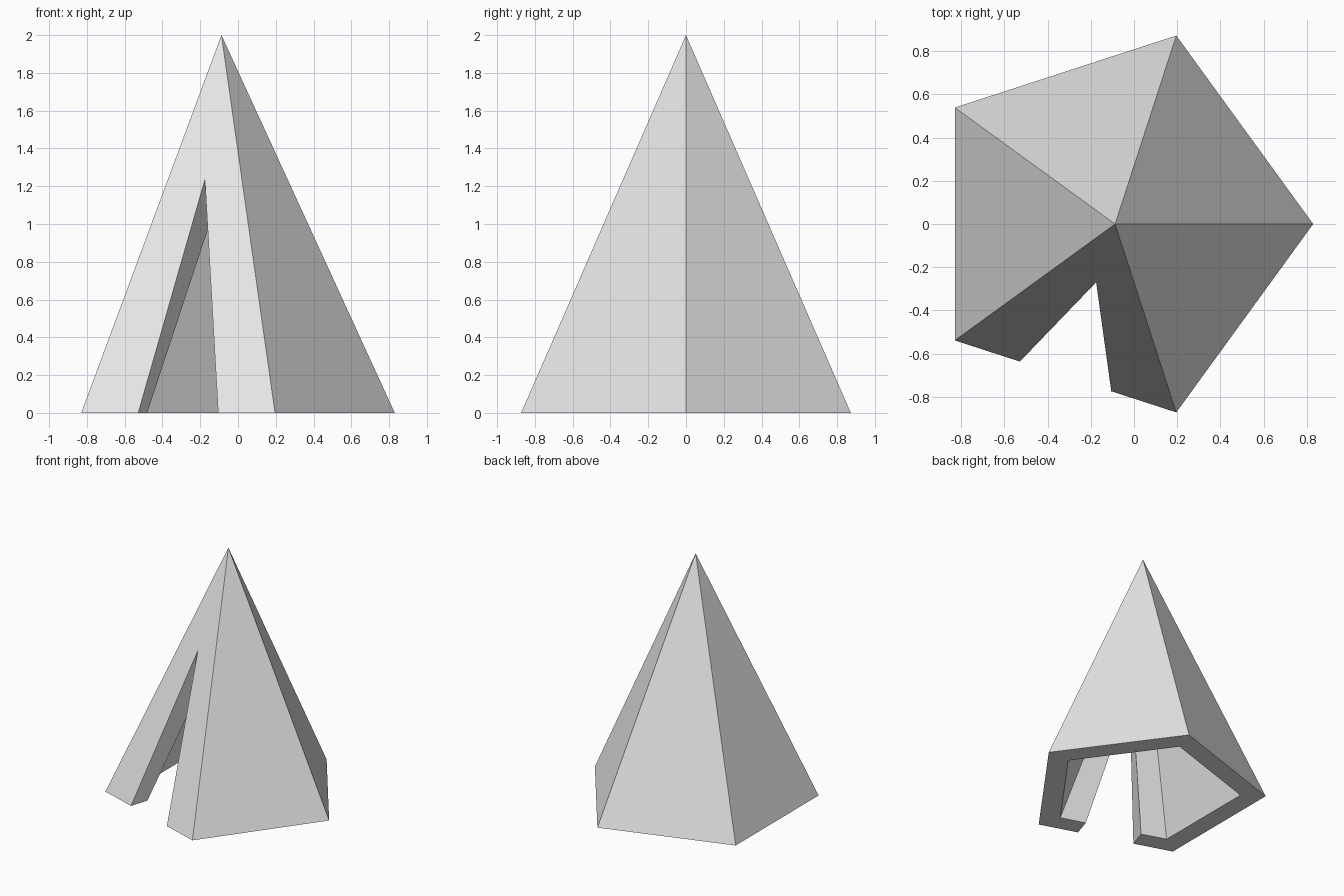
import bpy
import bmesh
from math import cos, sin, pi
from mathutils import Vector

cube = bpy.data.objects.get("Cube")
if cube:
    bpy.data.objects.remove(cube, do_unlink=True)

SIDES = 5
RADIUS = 0.9176
HEIGHT = 2.0
INNER = 0.793            # size of the hollow relative to the outside
DOOR_HALF = 0.2225
DOOR_HEIGHT = 1.235
CENTRE = Vector((-0.0876, 0, 0))


def flat_material(name, value):
    mat = bpy.data.materials.new(name)
    mat.use_nodes = True
    colour = (value, value, value, 1)
    mat.diffuse_color = colour
    mat.node_tree.nodes["Principled BSDF"].inputs["Base Color"].default_value = colour
    return mat


def skin_points(scale):
    """Base outline from door jamb to door jamb, then door peak and tent peak."""
    corners = [Vector((cos(a), sin(a), 0)) * RADIUS * scale
               for a in (2 * pi * k / SIDES for k in range(-1, SIDES - 1))]
    first, last = corners[0], corners[-1]
    middle = (first + last) / 2
    half = (first - last).normalized() * DOOR_HALF
    peak = Vector((0, 0, HEIGHT * scale))
    door_peak = middle.lerp(peak, DOOR_HEIGHT / HEIGHT)
    points = [middle + half, *corners, middle - half, door_peak, peak]
    return [p + CENTRE for p in points]


bm = bmesh.new()
outer, inner = ([bm.verts.new(p) for p in skin_points(s)] for s in (1, INNER))

# Outer and inner walls, with the doorway left open in one side
door, peak = SIDES + 2, SIDES + 3
walls = [(i, i + 1, peak) for i in range(1, SIDES)]
walls += [(0, 1, peak, door), (SIDES, SIDES + 1, door, peak)]
for wall in walls:
    bm.faces.new([outer[i] for i in wall])
    bm.faces.new([inner[i] for i in reversed(wall)])

# Ground rim and door jambs join the two skins
for i in range(door + 1):
    j = (i + 1) % (door + 1)
    bm.faces.new((outer[j], outer[i], inner[i], inner[j]))

bmesh.ops.recalc_face_normals(bm, faces=bm.faces)
mesh = bpy.data.meshes.new("tent_shell")
bm.to_mesh(mesh)
bm.free()
mesh.materials.append(flat_material("light_grey", 0.8))
bpy.context.collection.objects.link(bpy.data.objects.new("tent_shell", mesh))
